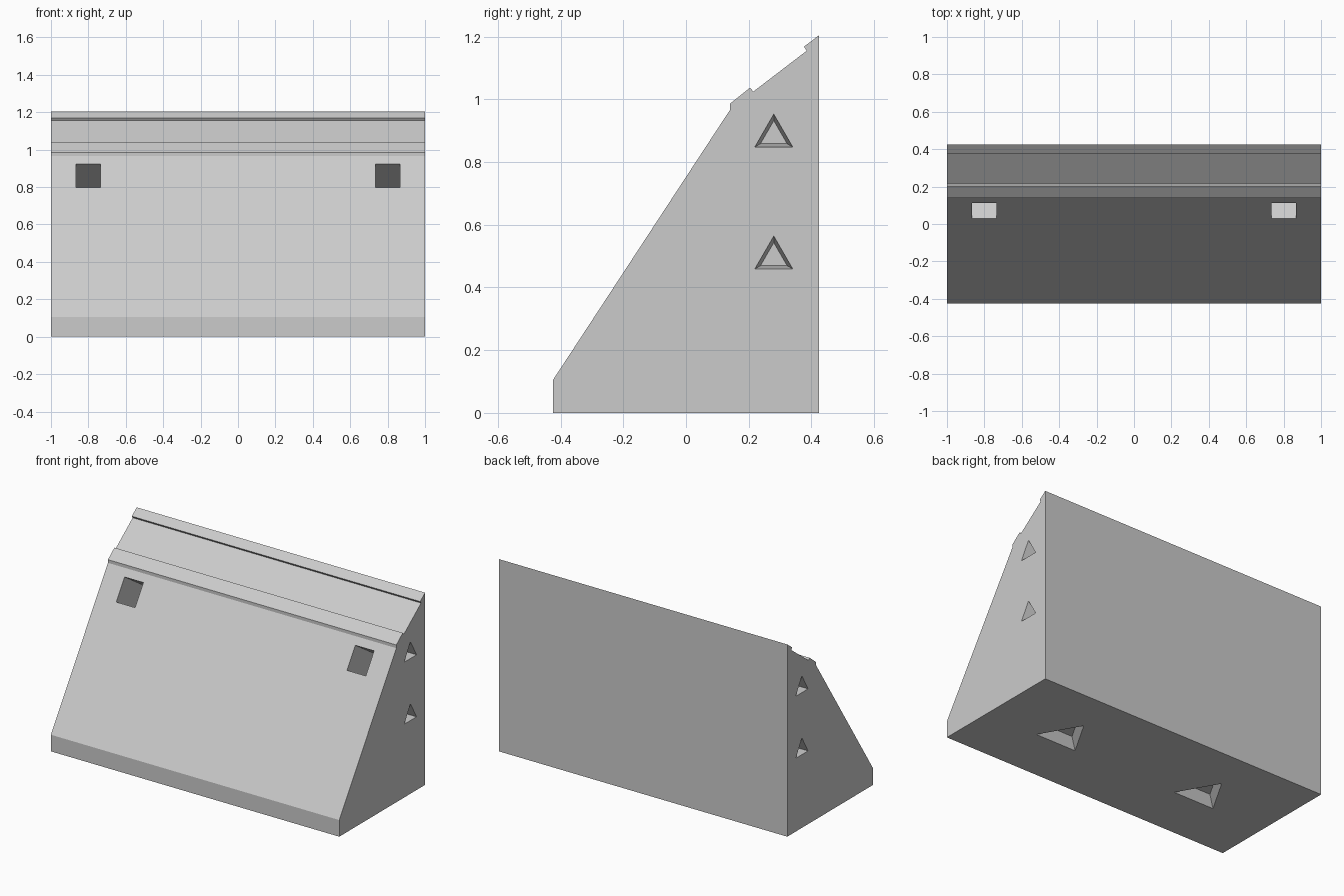
import bpy, bmesh, math
from mathutils import Matrix, Vector

default = bpy.data.objects.get("Cube")
if default:
    bpy.data.objects.remove(default, do_unlink=True)

grey = bpy.data.materials.new("plain_grey")
grey.use_nodes = True
GREY = (0.6, 0.6, 0.6, 1)
grey.diffuse_color = GREY
grey.node_tree.nodes["Principled BSDF"].inputs["Base Color"].default_value = GREY


def make_object(name, bm):
    bmesh.ops.recalc_face_normals(bm, faces=bm.faces)
    mesh = bpy.data.meshes.new(name)
    bm.to_mesh(mesh)
    bm.free()
    mesh.materials.append(grey)
    obj = bpy.data.objects.new(name, mesh)
    bpy.context.collection.objects.link(obj)
    return obj


# Wedge body: side profile (y, z) with stepped lips, extruded along x
profile = [(-0.425, 0), (0.425, 0), (0.425, 1.205), (0.376, 1.168),
           (0.385, 1.155), (0.215, 1.025), (0.204, 1.037), (0.14, 0.986),
           (0.14, 0.966), (-0.425, 0.104)]
bm = bmesh.new()
face = bm.faces.new([bm.verts.new((-1, y, z)) for y, z in profile])
ext = bmesh.ops.extrude_face_region(bm, geom=[face])
bmesh.ops.translate(bm, vec=(2, 0, 0),
                    verts=[v for v in ext["geom"] if isinstance(v, bmesh.types.BMVert)])
body = make_object("wedge_body", bm)


# Pocket cutters
cut = bmesh.new()


def frame(origin, right, up):
    """Matrix whose local z points along right x up."""
    right, up = Vector(right), Vector(up)
    m = Matrix((right, up, right.cross(up))).transposed().to_4x4()
    m.translation = origin
    return m


def triangle_pocket(origin, right, up, radius, depth):
    """Tapered triangular recess; the local z axis points out of the surface."""
    over = 0.02
    taper = 0.3 * radius / depth
    outer, inner = radius + taper * over, radius * 0.7
    rings = []
    for r, z in ((outer, over), (inner, -depth)):
        ring = []
        for i in range(3):
            a = math.pi / 2 + i * math.tau / 3
            point = Vector((r * math.cos(a), r * math.sin(a), z))
            ring.append(cut.verts.new(frame(origin, right, up) @ point))
        rings.append(ring)
    top, low = rings
    cut.faces.new(top)
    cut.faces.new(low[::-1])
    for i in range(3):
        j = (i + 1) % 3
        cut.faces.new((top[i], low[i], low[j], top[j]))


slope = Vector((0, 0.565, 0.862)).normalized()
for s in (-1, 1):
    # Side pockets
    for z in (0.883, 0.494):
        triangle_pocket((s, 0.28, z), (0, s, 0), (0, 0, 1), 0.07, 0.06)
    # Underside pockets
    triangle_pocket((s * 0.5, 0, 0), (-1, 0, 0), (0, 1, 0), 0.162, 0.065)
    # Square sockets driven square into the sloping front
    place = frame((s * 0.8, 0.071, 0.861), (1, 0, 0), slope)
    box = Matrix.Translation((0, 0, -0.13)) @ Matrix.Diagonal((0.13, 0.15, 0.34, 1))
    bmesh.ops.create_cube(cut, size=1, matrix=place @ box)

cutter = make_object("pocket_cutter", cut)
cutter.hide_render = True

# Carve the pockets and discard the cutter
mod = body.modifiers.new("pockets", "BOOLEAN")
mod.operation = "DIFFERENCE"
mod.solver = "EXACT"
mod.object = cutter
bpy.context.view_layer.objects.active = body
body.select_set(True)
bpy.ops.object.modifier_apply(modifier=mod.name)
bpy.data.objects.remove(cutter, do_unlink=True)
